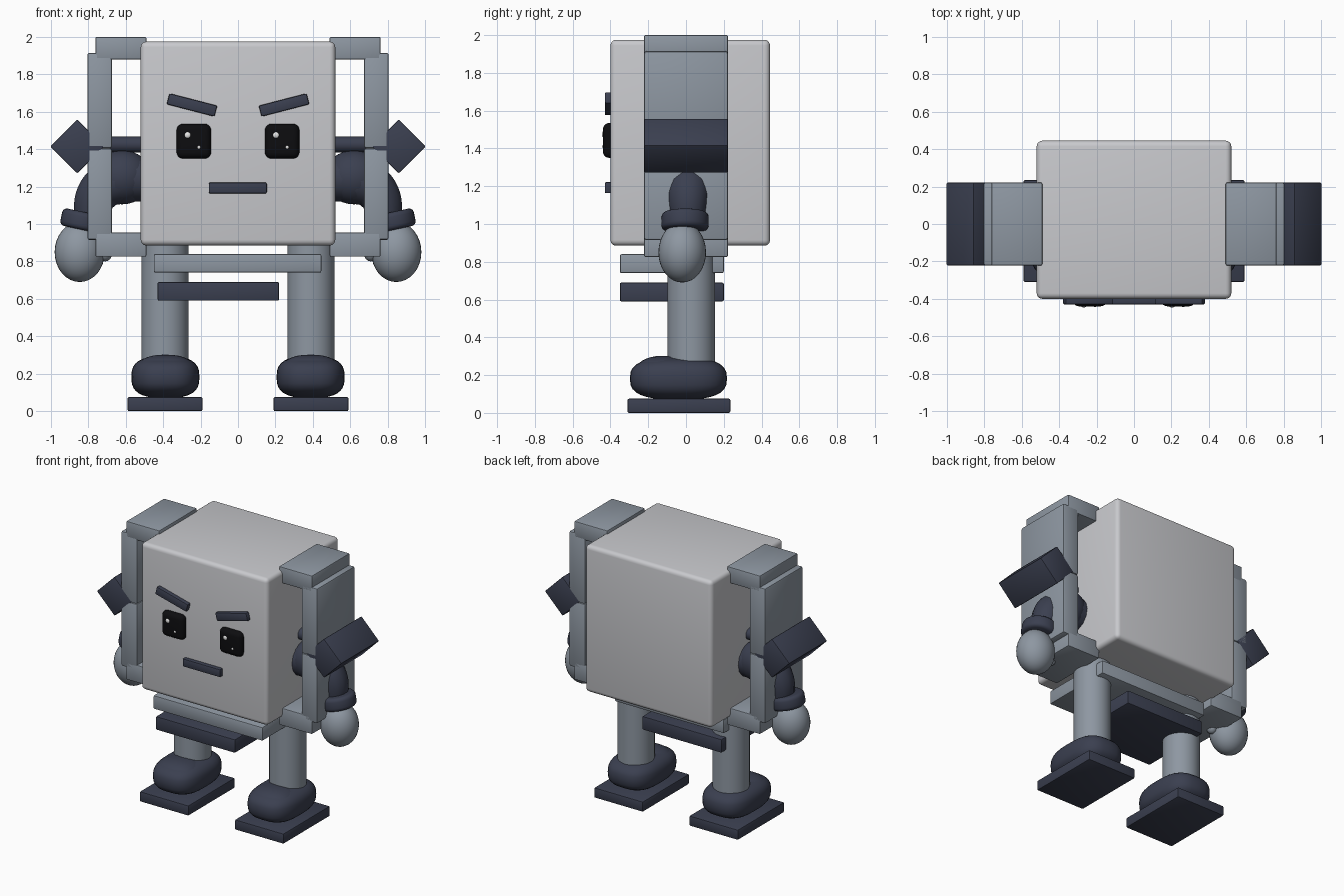
import bpy
import math
from mathutils import Vector

if "Cube" in bpy.data.objects:
    bpy.data.objects.remove(bpy.data.objects["Cube"], do_unlink=True)


def material(name, r, g, b, rough=0.6):
    m = bpy.data.materials.new(name)
    m.use_nodes = True
    m.diffuse_color = (r, g, b, 1)
    bsdf = m.node_tree.nodes["Principled BSDF"]
    bsdf.inputs["Base Color"].default_value = (r, g, b, 1)
    bsdf.inputs["Roughness"].default_value = rough
    return m


SHELL = material("pale shell", 0.58, 0.585, 0.61)
STEEL = material("steel grey", 0.27, 0.31, 0.36)
NAVY = material("dark slate", 0.043, 0.05, 0.08)
BLACK = material("eye black", 0.004, 0.004, 0.005)
WHITE = material("eye shine", 0.8, 0.8, 0.8)


def finish(name, mat, bevel=0.0, segments=2):
    """Name, colour, bevel and smooth the active object."""
    ob = bpy.context.object
    ob.name = name
    ob.data.materials.append(mat)
    bpy.ops.object.transform_apply(location=False, rotation=False, scale=True)
    if bevel:
        mod = ob.modifiers.new("rounded edges", 'BEVEL')
        mod.width = bevel
        mod.segments = segments
        mod.limit_method = 'ANGLE'
        bpy.ops.object.modifier_apply(modifier=mod.name)
    bpy.ops.object.shade_smooth_by_angle(angle=math.radians(40))
    return ob


def box(name, mat, x, y, z, bevel=0.008, segments=2, tilt=0):
    """Box from (low, high) pairs, tilted about the front-back axis."""
    spans = [sorted(p) for p in (x, y, z)]
    bpy.ops.mesh.primitive_cube_add(size=1, location=[(a + b) / 2 for a, b in spans],
                                    rotation=(0, math.radians(tilt), 0))
    bpy.context.object.scale = [b - a for a, b in spans]
    return finish(name, mat, bevel, segments)


def ball(name, mat, loc, radii, power=1.0, segments=32):
    """Ellipsoid; a power under one makes it boxier."""
    bpy.ops.mesh.primitive_uv_sphere_add(segments=segments, ring_count=segments // 2, location=loc)
    ob = bpy.context.object
    for v in ob.data.vertices:
        v.co = Vector([math.copysign(abs(c) ** power, c) for c in v.co])
    ob.scale = radii
    return finish(name, mat)


def cylinder(name, mat, loc, radius, depth, tilt=0, bevel=0.0):
    bpy.ops.mesh.primitive_cylinder_add(vertices=32, radius=radius, depth=depth, location=loc,
                                        rotation=(0, math.radians(tilt), 0))
    return finish(name, mat, bevel, 3)


def tube(name, mat, points):
    """Tapered round tube through (x, y, z, radius) points."""
    curve = bpy.data.curves.new(name, 'CURVE')
    curve.dimensions = '3D'
    curve.bevel_depth = 1
    curve.bevel_resolution = 5
    curve.use_fill_caps = True
    spline = curve.splines.new('BEZIER')
    spline.bezier_points.add(len(points) - 1)
    for bp, (x, y, z, r) in zip(spline.bezier_points, points):
        bp.co = (x, y, z)
        bp.radius = r
        bp.handle_left_type = bp.handle_right_type = 'AUTO'
    ob = bpy.data.objects.new(name, curve)
    bpy.context.collection.objects.link(ob)
    bpy.ops.object.select_all(action='DESELECT')
    ob.select_set(True)
    bpy.context.view_layer.objects.active = ob
    bpy.ops.object.convert(target='MESH')
    return finish(name, mat)


# Body and hip plates
box("body", SHELL, (-0.52, 0.52), (-0.4, 0.445), (0.885, 1.975), 0.03, 4)
box("hip_plate", STEEL, (-0.45, 0.445), (-0.35, 0.2), (0.74, 0.84))
box("lower_hip_plate", NAVY, (-0.43, 0.22), (-0.35, 0.2), (0.59, 0.69))
box("mouth", NAVY, (-0.156, 0.154), (-0.43, -0.38), (1.163, 1.222))

for s, side in ((-1, "right"), (1, "left")):
    # Face
    ex = s * 0.236
    box(side + "_eye", BLACK, (ex - 0.092, ex + 0.092), (-0.44, -0.37), (1.35, 1.535), 0.034, 5)
    ball(side + "_eye_shine", WHITE, (ex - 0.033, -0.428, 1.475), (0.022, 0.018, 0.022), 1, 16)
    ball(side + "_eye_glint", WHITE, (ex + 0.027, -0.434, 1.41), (0.011, 0.01, 0.011), 1, 16)
    bx = s * 0.246
    box(side + "_eyebrow", NAVY, (bx - 0.132, bx + 0.132), (-0.43, -0.38), (1.606, 1.666),
        tilt=-s * 14.5)

    # Side frame
    depth = (-0.222, 0.222)
    box(side + "_frame_top", STEEL, (s * 0.49, s * 0.762), depth, (1.88, 2.0))
    box(side + "_frame_bottom", STEEL, (s * 0.49, s * 0.762), depth, (0.825, 0.955))
    box(side + "_frame_upper_plate", STEEL, (s * 0.673, s * 0.805), depth, (1.405, 1.915), 0.012)
    box(side + "_frame_lower_plate", STEEL, (s * 0.673, s * 0.805), depth, (0.915, 1.405), 0.012)
    box(side + "_side_block", NAVY, (s * 0.757, s * 0.961), depth, (1.313, 1.517), 0.006, tilt=45)
    cylinder(side + "_axle", NAVY, (s * 0.61, 0, 1.425), 0.042, 0.24, tilt=90)

    # Arm
    ball(side + "_shoulder", NAVY, (s * 0.62, 0.01, 1.25), (0.16, 0.135, 0.145))
    tube(side + "_arm", NAVY, [(s * 0.5, 0.01, 1.24, 0.12), (s * 0.65, 0.01, 1.23, 0.13),
                               (s * 0.75, 0.01, 1.16, 0.115), (s * 0.79, 0.01, 0.98, 0.085)])
    cylinder(side + "_cuff", NAVY, (s * 0.822, -0.005, 1.015), 0.125, 0.095, -s * 12, 0.025)
    ball(side + "_hand", STEEL, (s * 0.846, -0.02, 0.85), (0.134, 0.126, 0.16))
    ball(side + "_thumb", STEEL, (s * 0.71, -0.03, 0.85), (0.04, 0.045, 0.05), 1, 16)

    # Leg and foot
    cylinder(side + "_leg", STEEL, (s * 0.39, 0.028, 0.54), 0.126, 0.74)
    ball(side + "_foot", NAVY, (s * 0.388, -0.04, 0.182), (0.182, 0.257, 0.112), 0.72)
    ball(side + "_toe", NAVY, (s * 0.388, -0.12, 0.2), (0.165, 0.15, 0.102), 0.85)
    box(side + "_sole", NAVY, (s * 0.19, s * 0.59), (-0.31, 0.235), (0, 0.075))
